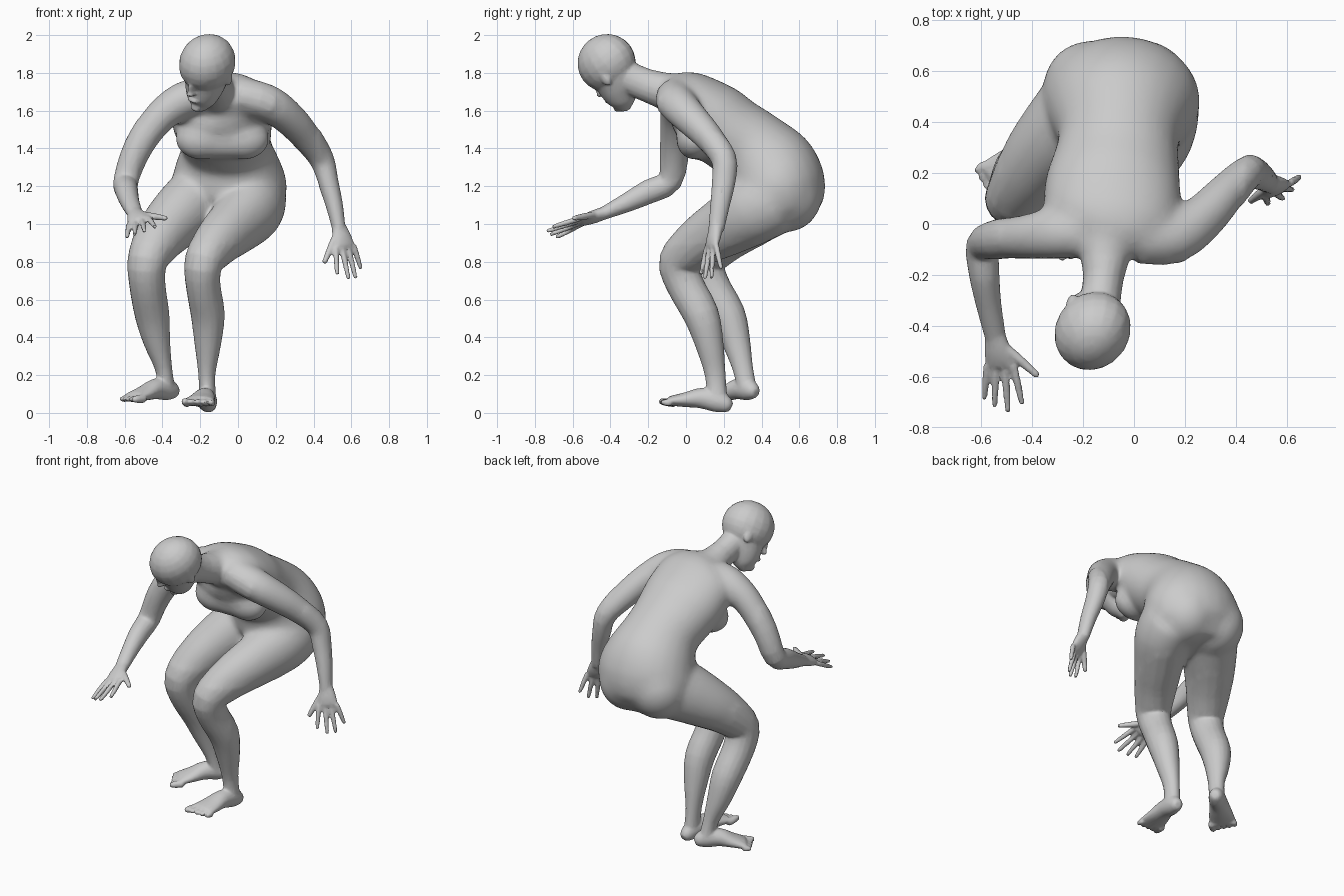
import bpy
import bmesh
import math
from mathutils import Vector, Matrix

old_cube = bpy.data.objects.get("Cube")
if old_cube:
    bpy.data.objects.remove(old_cube, do_unlink=True)

X_AXIS, Y_AXIS, Z_AXIS = Vector((1, 0, 0)), Vector((0, 1, 0)), Vector((0, 0, 1))
body_mesh = bmesh.new()


def catmull(a, b, c, d, t):
    """Smooth blend between stations b and c."""
    return [0.5 * (2 * q + (r - p) * t + (2 * p - 5 * q + 4 * r - s) * t ** 2
                   + (3 * q - p - 3 * r + s) * t ** 3)
            for p, q, r, s in zip(a, b, c, d)]


def loft(stations, side, segments=18, steps=3):
    """Closed tube through (x, y, z, half width along side, half depth)."""
    last = len(stations) - 1
    path = []
    for i in range(last):
        quad = [stations[min(max(i + k, 0), last)] for k in (-1, 0, 1, 2)]
        path += [catmull(*quad, j / steps) for j in range(steps)]
    path.append(stations[last])
    centres = [Vector(p[:3]) for p in path]
    sizes = [(p[3], p[4]) for p in path]
    # Rounded ends
    for index, neighbour in ((0, 1), (-1, -2)):
        outward = (centres[index] - centres[neighbour]).normalized()
        w, d = sizes[index]
        tip = centres[index] + outward * min(w, d) * 0.5
        position = 0 if index == 0 else len(centres)
        centres.insert(position, tip)
        sizes.insert(position, (w * 0.6, d * 0.6))
    rings = []
    for i, (centre, (w, d)) in enumerate(zip(centres, sizes)):
        along = (centres[min(i + 1, len(centres) - 1)] - centres[max(i - 1, 0)]).normalized()
        across = (side - along * side.dot(along)).normalized()
        normal = along.cross(across)
        ring = []
        for k in range(segments):
            angle = math.tau * k / segments
            ring.append(body_mesh.verts.new(
                centre + across * w * math.cos(angle) + normal * d * math.sin(angle)))
        rings.append(ring)
    for lower, upper in zip(rings, rings[1:]):
        for k in range(segments):
            n = (k + 1) % segments
            body_mesh.faces.new((lower[k], lower[n], upper[n], upper[k]))
    body_mesh.faces.new(rings[0][::-1])
    body_mesh.faces.new(rings[-1])


def ellipsoid(centre, radii, frame=Matrix.Identity(4)):
    matrix = frame @ Matrix.Translation(centre) @ Matrix.Diagonal((*radii, 1))
    bmesh.ops.create_uvsphere(body_mesh, u_segments=18, v_segments=12, radius=1, matrix=matrix)


def digit(base, tip, radius, side):
    """Tapered finger or toe."""
    middle = base.lerp(tip, 0.5)
    loft([(*base, radius, radius), (*middle, radius, radius),
          (*tip, radius * 0.75, radius * 0.75)], side, segments=10)


def hand(wrist, knuckle, across, tips, thumb_tip):
    """Palm, four fingers from index to little, and a thumb."""
    wrist, knuckle, across = Vector(wrist), Vector(knuckle), Vector(across).normalized()
    palm = wrist.lerp(knuckle, 0.55)
    loft([(*wrist, .042, .034), (*palm, .055, .032), (*knuckle, .06, .022)], across)
    for i, tip in enumerate(tips):
        digit(knuckle + across * (i - 1.5) * .036, Vector(tip), .0155, across)
    digit(wrist.lerp(knuckle, 0.35) - across * .03, Vector(thumb_tip), .019, across)


def foot(heel, toe, inner):
    """Sole-following foot; inner is the sign of the big toe side."""
    heel, toe = Vector(heel), Vector(toe)
    forward = (toe - heel).normalized()
    side = Z_AXIS.cross(forward).normalized() * inner
    stations = []
    for t, height, w, d in ((.08, .045, .038, .04), (.2, .06, .05, .058),
                            (.42, .068, .057, .055), (.62, .05, .072, .04),
                            (.82, .034, .084, .026)):
        stations.append((*(heel.lerp(toe, t) + Z_AXIS * height), w, d))
    loft(stations, side)
    for i in range(5):
        offset = side * (.066 - i * .034) + Z_AXIS * .024
        radius = .023 if i == 0 else .018
        digit(heel.lerp(toe, .8) + offset, heel.lerp(toe, .98 - .02 * i) + offset, radius, side)


# Torso from the shoulders down to the pelvis
loft([(-.11, -.08, 1.69, .15, .1), (-.09, 0, 1.665, .25, .155), (-.085, .13, 1.56, .27, .205),
      (-.07, .24, 1.475, .25, .207), (-.06, .34, 1.405, .238, .215),
      (-.055, .425, 1.305, .28, .258), (-.05, .48, 1.2, .312, .262),
      (-.06, .495, 1.1, .29, .235)], X_AXIS, segments=24)

# Chest and buttocks
ellipsoid((-.083, .05, 1.45), (.22, .095, .11))
for x in (-.195, .03):
    ellipsoid((x, .045, 1.45), (.14, .1, .112))
for x in (-.175, .04):
    ellipsoid((x, .53, 1.15), (.185, .192, .195))

# Neck
loft([(-.14, -.34, 1.79, .085, .09), (-.12, -.21, 1.735, .08, .087),
      (-.11, -.06, 1.69, .12, .11)], X_AXIS)

# Left arm, hanging back
loft([(.02, -.055, 1.68, .1, .1), (.16, -.05, 1.64, .105, .1), (.27, .025, 1.56, .094, .092),
      (.36, .12, 1.46, .08, .082), (.44, .2, 1.345, .068, .068), (.475, .2, 1.23, .063, .056),
      (.51, .18, 1.1, .052, .046), (.535, .16, .97, .042, .035)], Y_AXIS)
hand((.535, .16, .98), (.565, .135, .88), (.85, .45, .1),
     ((.525, .08, .735), (.585, .1, .712), (.622, .135, .717), (.65, .185, .765)),
     (.458, .09, .798))

# Right arm, reaching forward
loft([(-.2, -.03, 1.68, .1, .1), (-.3, -.035, 1.65, .1, .105), (-.42, -.05, 1.56, .088, .09),
      (-.53, -.06, 1.4, .078, .08), (-.592, -.085, 1.23, .068, .066),
      (-.588, -.2, 1.17, .06, .064), (-.57, -.32, 1.11, .05, .05),
      (-.545, -.44, 1.055, .042, .034)], X_AXIS)
hand((-.545, -.44, 1.055), (-.525, -.555, 1.015), (-.95, 0, -.3),
     ((-.44, -.705, .985), (-.495, -.735, .962), (-.548, -.715, .945), (-.588, -.685, .93)),
     (-.38, -.595, 1.03))

# Left leg
loft([(.09, .46, 1.13, .17, .19), (.068, .35, 1.075, .168, .19), (-.02, .21, .99, .15, .163),
      (-.11, .07, .905, .128, .135), (-.18, -.033, .8, .104, .112), (-.185, -.005, .68, .092, .1),
      (-.16, .08, .52, .09, .095), (-.16, .125, .36, .07, .075), (-.165, .155, .2, .045, .055),
      (-.16, .165, .07, .045, .055)], X_AXIS)
foot((-.145, .255, -.01), (-.22, -.155, .038), -1)

# Right leg
loft([(-.21, .46, 1.13, .168, .19), (-.27, .38, 1.08, .168, .185), (-.36, .275, .995, .152, .158),
      (-.43, .175, .905, .13, .132), (-.48, .1, .8, .106, .11), (-.48, .13, .68, .096, .1),
      (-.455, .22, .52, .092, .095), (-.43, .265, .38, .072, .076), (-.395, .3, .24, .046, .055),
      (-.38, .32, .14, .045, .052)], X_AXIS)
foot((-.315, .38, .068), (-.6, .13, .047), 1)

# Head, tipped down and turned: frame columns are left, back, up, centre
forward = Vector((-.6, -.63, -.49)).normalized()
crown = Vector((-.03, -.59, .81))
crown = (crown - forward * crown.dot(forward)).normalized()
left = crown.cross(forward)
head_frame = Matrix.Translation((-.165, -.42, 1.847)) @ Matrix(
    (left, -forward, crown)).transposed().to_4x4()
profile = [(-.235, -.075, .042, .045), (-.205, -.06, .072, .075), (-.15, -.038, .096, .102),
           (-.09, -.012, .11, .128), (-.035, 0, .126, .148), (.02, .005, .138, .155)]
loft([(*(head_frame @ Vector((0, y, z))), w, d) for z, y, w, d in profile], left, segments=24)
ellipsoid((0, .004, .005), (.144, .163, .152), head_frame)

# Brow, nose, lips, chin and ears
for centre, radii in (((0, -.115, -.03), (.085, .036, .018)),
                      ((0, -.14, -.075), (.015, .024, .045)),
                      ((0, -.146, -.105), (.022, .028, .016)),
                      ((0, -.13, -.158), (.036, .018, .014)),
                      ((0, -.11, -.22), (.032, .022, .022))):
    ellipsoid(centre, radii, head_frame)
for sign in (-1, 1):
    ellipsoid((sign * .122, .025, -.06), (.016, .028, .045), head_frame)

# Fuse the parts into one skin
bmesh.ops.recalc_face_normals(body_mesh, faces=body_mesh.faces[:])
mesh = bpy.data.meshes.new("body")
body_mesh.to_mesh(mesh)
body_mesh.free()
body = bpy.data.objects.new("body", mesh)
bpy.context.scene.collection.objects.link(body)
bpy.context.view_layer.objects.active = body
body.select_set(True)

fuse = body.modifiers.new("fuse", 'REMESH')
fuse.mode = 'VOXEL'
fuse.voxel_size = .008
bpy.ops.object.modifier_apply(modifier=fuse.name)

# Blend the torso, hips and limb roots more than the hands, feet and head
trunk = body.vertex_groups.new(name="trunk")
trunk.add([v.index for v in body.data.vertices
           if v.co.z > .9 and v.co.y > -.14 and abs(v.co.x + .05) < .48], 1, 'REPLACE')
blend = body.modifiers.new("blend", 'SMOOTH')
blend.factor, blend.iterations, blend.vertex_group = 0.5, 100, trunk.name
soften = body.modifiers.new("soften", 'SMOOTH')
soften.factor, soften.iterations = 0.5, 5
simplify = body.modifiers.new("simplify", 'DECIMATE')
simplify.ratio = 0.15
for name in ("blend", "soften", "simplify"):
    bpy.ops.object.modifier_apply(modifier=name)

# Plain grey skin
grey = bpy.data.materials.new("plain_grey")
grey.use_nodes = True
colour = (.6, .6, .6, 1)
grey.diffuse_color = colour
grey.node_tree.nodes["Principled BSDF"].inputs["Base Color"].default_value = colour
body.data.materials.clear()
body.data.materials.append(grey)
bpy.ops.object.shade_smooth_by_angle(angle=math.radians(40))
